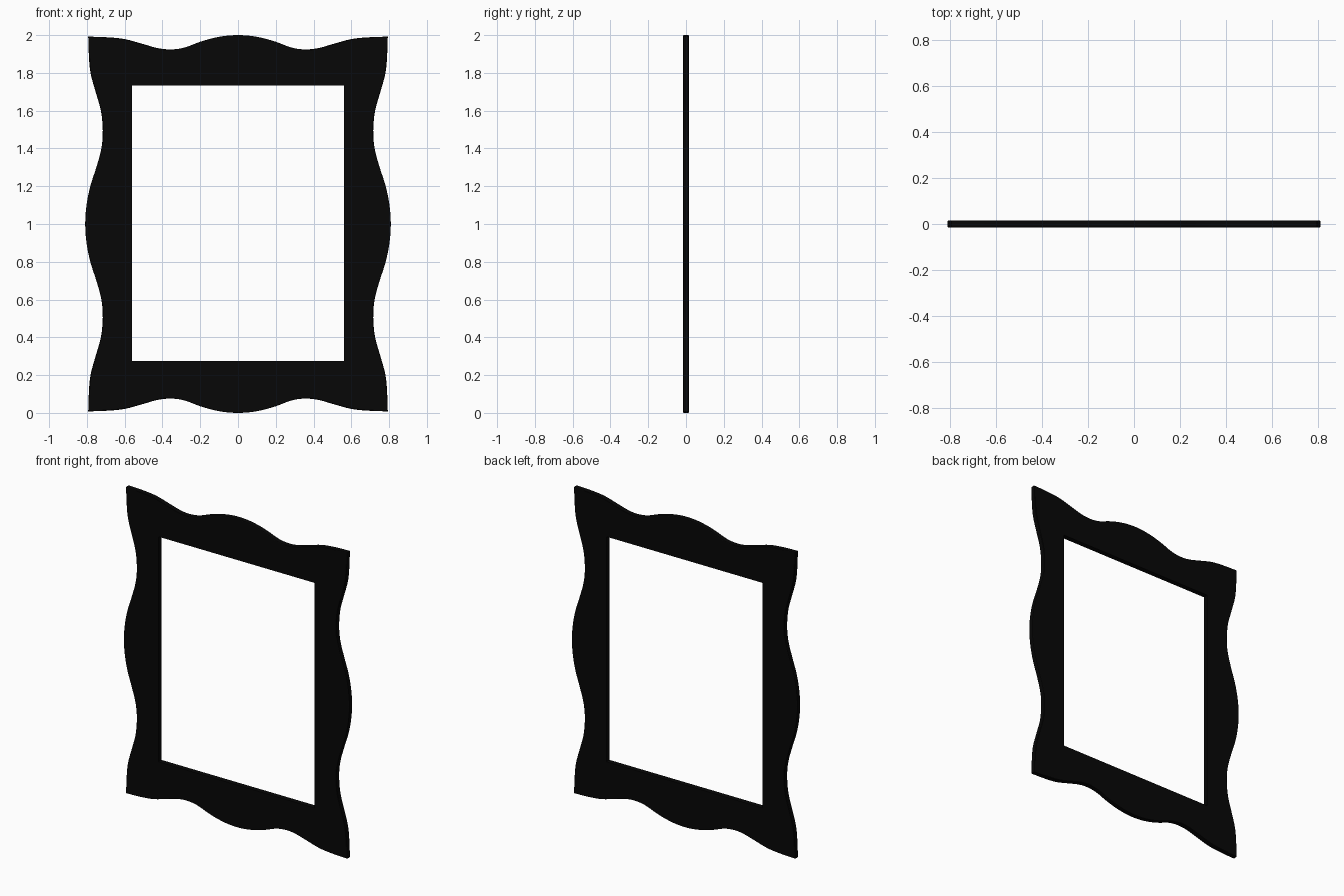
import bpy

if "Cube" in bpy.data.objects:
    bpy.data.objects.remove(bpy.data.objects["Cube"])

# half profiles: (distance from side centre, distance from frame centre)
TOP = [(0, 1.0), (.1, .991), (.2, .965), (.28, .935), (.35, .924), (.42, .930),
       (.5, .952), (.6, .979), (.7, .989), (.793, .992)]
SIDE = [(0, .809), (.1, .802), (.2, .782), (.3, .75), (.4, .723), (.5, .716),
        (.6, .726), (.7, .754), (.8, .781), (.9, .79), (.992, .793)]
N = 56  # segments per side


def smooth(pts, t):
    """Cubic interpolation, mirrored about t = 0."""
    t = abs(t)
    i = 0
    while i < len(pts) - 2 and t > pts[i + 1][0]:
        i += 1

    def slope(k):
        if k == 0:
            return 0
        a, b = pts[k - 1], pts[min(k + 1, len(pts) - 1)]
        return (b[1] - a[1]) / (b[0] - a[0])
    (x0, y0), (x1, y1) = pts[i], pts[i + 1]
    h = x1 - x0
    s = min((t - x0) / h, 1)
    return ((2*s**3 - 3*s**2 + 1) * y0 + (s**3 - 2*s**2 + s) * h * slope(i)
            + (3*s**2 - 2*s**3) * y1 + (s**3 - s**2) * h * slope(i + 1))


def outer(inset):
    """Wavy outline, clockwise from the top left corner."""
    k = [2 * i / N - 1 for i in range(N)]
    w, h = TOP[-1][0], SIDE[-1][0]
    top = [(w * t, smooth(TOP, w * t)) for t in k]
    right = [(smooth(SIDE, h * t), -h * t) for t in k]
    pts = top + right + [(-x, -z) for x, z in top + right]
    return [(x * (1 - inset / w), z * (1 - inset / h)) for x, z in pts]


def inner():
    """Rectangular opening with the same point count."""
    a, top, bot = .56, .733, -.725
    k = [i / N for i in range(N)]
    return ([(-a + 2*a*t, top) for t in k] + [(a, top + (bot - top)*t) for t in k]
            + [(a - 2*a*t, bot) for t in k] + [(-a, bot + (top - bot)*t) for t in k])


# wavy frame: closed loft through rounded outer edge and open square middle
D = .016
rings = [(outer(.004), -D), (outer(.001), -D + .002), (outer(0), -D + .005),
         (outer(0), D - .005), (outer(.001), D - .002), (outer(.004), D),
         (inner(), D), (inner(), -D)]
verts = [(x, y, z + 1) for pts, y in rings for x, z in pts]
M, R = 4 * N, len(rings)
faces = [(r*M + i, r*M + (i+1) % M, (r+1) % R*M + (i+1) % M, (r+1) % R*M + i)
         for r in range(R) for i in range(M)]
me = bpy.data.meshes.new("wavy_frame")
me.from_pydata(verts, [], faces)
black = bpy.data.materials.new("black")
black.diffuse_color = (.002, .002, .002, 1)
black.use_nodes = True
black.node_tree.nodes["Principled BSDF"].inputs["Base Color"].default_value = black.diffuse_color
me.materials.append(black)
frame = bpy.data.objects.new("wavy_frame", me)
bpy.context.collection.objects.link(frame)
bpy.context.view_layer.objects.active = frame
frame.select_set(True)
bpy.ops.object.mode_set(mode='EDIT')
bpy.ops.mesh.select_all(action='SELECT')
bpy.ops.mesh.normals_make_consistent(inside=False)
bpy.ops.object.mode_set(mode='OBJECT')
bpy.ops.object.shade_smooth_by_angle()
